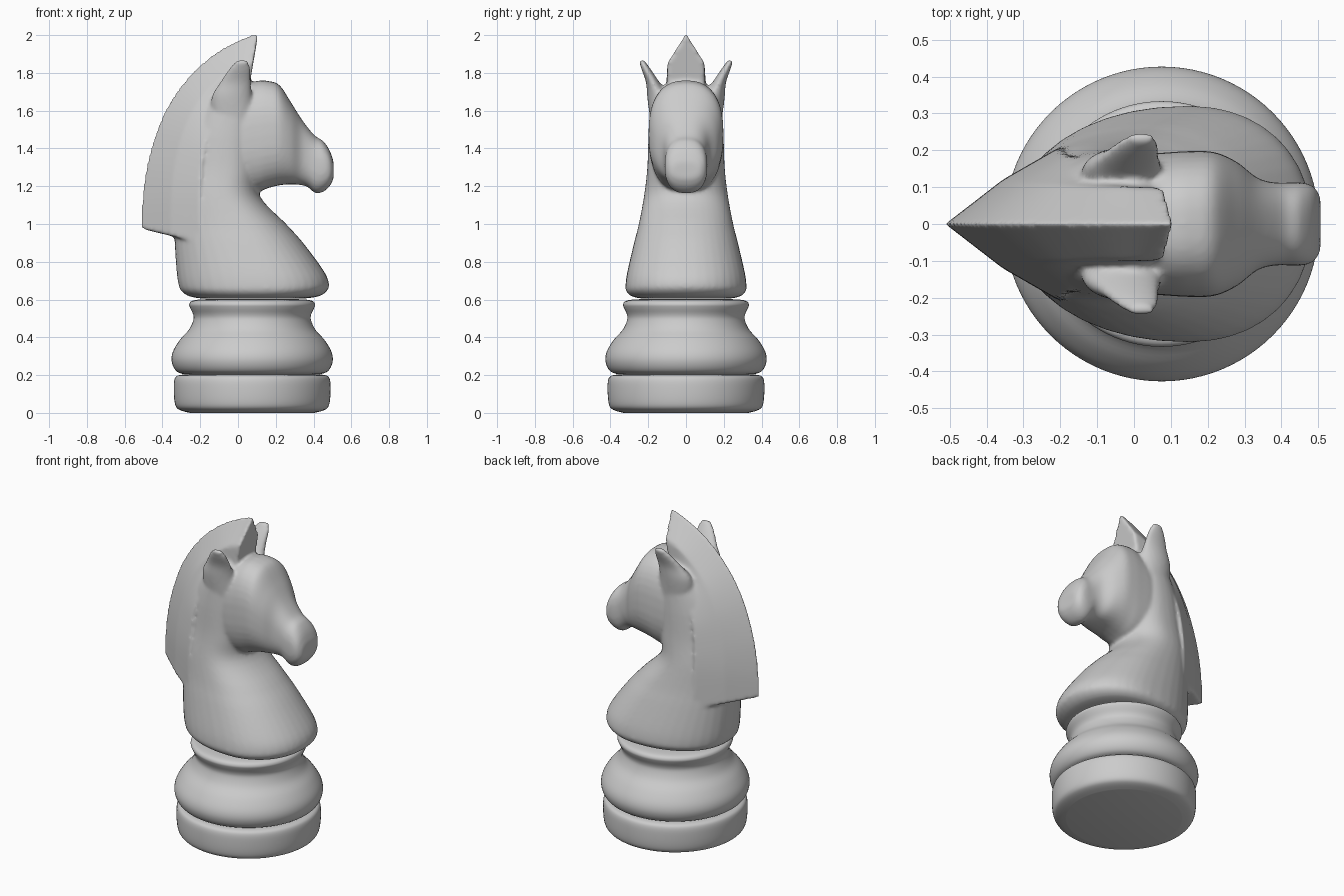
import bpy, bmesh
from math import sin, cos, pi


def spline(rows, n=5):
    """Catmull-Rom resampling of rows of numbers."""
    out = []
    for i in range(len(rows) - 1):
        a, b, c, d = rows[max(i - 1, 0)], rows[i], rows[i + 1], rows[min(i + 2, len(rows) - 1)]
        for k in range(n):
            t = k / n
            out.append([0.5 * (2 * q + (r - p) * t + (2 * p - 5 * q + 4 * r - s) * t * t
                               + (3 * q - p - 3 * r + s) * t ** 3)
                        for p, q, r, s in zip(a, b, c, d)])
    return out + [list(rows[-1])]


def skin(bm, rings):
    """Join closed rings into a capped tube."""
    loops = [[bm.verts.new(p) for p in r] for r in rings]
    n = len(loops[0])
    faces = [bm.faces.new(loops[0][::-1]), bm.faces.new(loops[-1])]
    for a, b in zip(loops, loops[1:]):
        for i in range(n):
            j = (i + 1) % n
            faces.append(bm.faces.new((a[i], a[j], b[j], b[i])))
    bmesh.ops.recalc_face_normals(bm, faces=faces)


def make(name, bm):
    me = bpy.data.meshes.new(name)
    bm.to_mesh(me)
    bm.free()
    for p in me.polygons:
        p.use_smooth = True
    ob = bpy.data.objects.new(name, me)
    bpy.context.collection.objects.link(ob)
    return ob


def oval(n=2.0, count=40):
    """Unit superellipse points."""
    f = lambda v: (1 if v >= 0 else -1) * abs(v) ** (2 / n)
    return [(f(cos(2 * pi * i / count)), f(sin(2 * pi * i / count))) for i in range(count)]


def lathe(name, profile):
    bm = bmesh.new()
    rows = spline(profile, 4)
    skin(bm, [[(0.075 + r * cos(2 * pi * i / 96), r * sin(2 * pi * i / 96), z)
               for i in range(96)] for r, z in rows])
    return make(name, bm)


# Turned base and collar
lathe("base_disc", [(0.33, 0), (0.375, 0.012), (0.40, 0.028), (0.411, 0.06), (0.415, 0.12),
                    (0.412, 0.175), (0.395, 0.197), (0.35, 0.204)])
lathe("collar", [(0.34, 0.202), (0.37, 0.207), (0.40, 0.22), (0.42, 0.25), (0.427, 0.29),
                 (0.415, 0.335), (0.38, 0.39), (0.335, 0.44), (0.312, 0.49), (0.312, 0.52),
                 (0.328, 0.555), (0.333, 0.575), (0.32, 0.592), (0.28, 0.60), (0.2, 0.603)])

horse = bmesh.new()

# Neck: z, back x, front x, half width
neck = [(0.606, -0.20, 0.36, 0.24), (0.618, -0.26, 0.43, 0.29), (0.645, -0.30, 0.47, 0.317),
        (0.68, -0.315, 0.482, 0.32), (0.75, -0.325, 0.455, 0.31), (0.9, -0.335, 0.345, 0.275),
        (1.0, -0.335, 0.255, 0.25), (1.15, -0.32, 0.115, 0.222), (1.3, -0.30, 0.12, 0.205),
        (1.5, -0.26, 0.12, 0.197), (1.65, -0.18, 0.10, 0.18), (1.74, -0.10, 0.07, 0.11)]
rings = []
for z, xb, xf, w in spline(neck):
    xc = xb + 0.58 * (xf - xb)
    rings.append([(xc + u * (xf - xc if u > 0 else xc - xb), v * w, z) for u, v in oval(2.15)])
skin(horse, rings)

# Head: x, top z, bottom z, half width
head = [(-0.15, 1.60, 1.20, 0.15), (0.0, 1.72, 1.17, 0.185), (0.1, 1.757, 1.17, 0.195),
        (0.16, 1.757, 1.19, 0.198), (0.22, 1.735, 1.205, 0.195), (0.28, 1.645, 1.21, 0.168),
        (0.33, 1.565, 1.207, 0.128), (0.37, 1.51, 1.195, 0.114), (0.41, 1.465, 1.163, 0.112),
        (0.45, 1.44, 1.17, 0.113), (0.485, 1.39, 1.2, 0.104), (0.506, 1.33, 1.24, 0.075)]
skin(horse, [[(x, u * w, (t + b) / 2 + v * (t - b) / 2) for u, v in oval(2.5)]
             for x, t, b, w in spline(head)])

# Mane: ridge x, z, inner x, z, shoulder half width, inner half width
mane = [(0.108, 2.012, 0.055, 1.70, 0.098, 0.10), (0.0, 1.973, -0.02, 1.68, 0.10, 0.105),
        (-0.15, 1.885, -0.07, 1.62, 0.10, 0.13), (-0.3, 1.735, -0.13, 1.54, 0.105, 0.165),
        (-0.405, 1.56, -0.17, 1.43, 0.11, 0.185), (-0.475, 1.35, -0.19, 1.30, 0.115, 0.198),
        (-0.507, 1.15, -0.20, 1.14, 0.12, 0.208), (-0.512, 0.975, -0.20, 0.90, 0.12, 0.21)]
rings = []
for rx, rz, ix, iz, ws, wi in spline(mane, 6):
    mx, mz = (rx + ix) / 2, (rz + iz) / 2
    rings.append([(rx, 0, rz), (mx, ws, mz), (ix, wi, iz), (ix, -wi, iz), (mx, -ws, mz)])
skin(horse, rings)

# Ears: z, x range, y range
ear = [(1.55, -0.14, 0.09, 0.06, 0.19), (1.67, -0.14, 0.075, 0.085, 0.205),
       (1.75, -0.095, 0.07, 0.14, 0.212), (1.82, -0.05, 0.068, 0.187, 0.236),
       (1.868, -0.005, 0.05, 0.222, 0.252)]
for side in (1, -1):
    skin(horse, [[((a + b) / 2 + u * (b - a) / 2, side * ((c + d) / 2 + v * (d - c) / 2), z)
                  for u, v in oval(2, 24)] for z, a, b, c, d in spline(ear)])

# Fuse the carved parts into one soft surface
body = make("horse_head", horse)
fuse = body.modifiers.new("fuse", 'REMESH')
fuse.mode = 'VOXEL'
fuse.voxel_size = 0.01
fuse.use_smooth_shade = True
soft = body.modifiers.new("soften", 'SMOOTH')
soft.factor = 0.5
soft.iterations = 8
